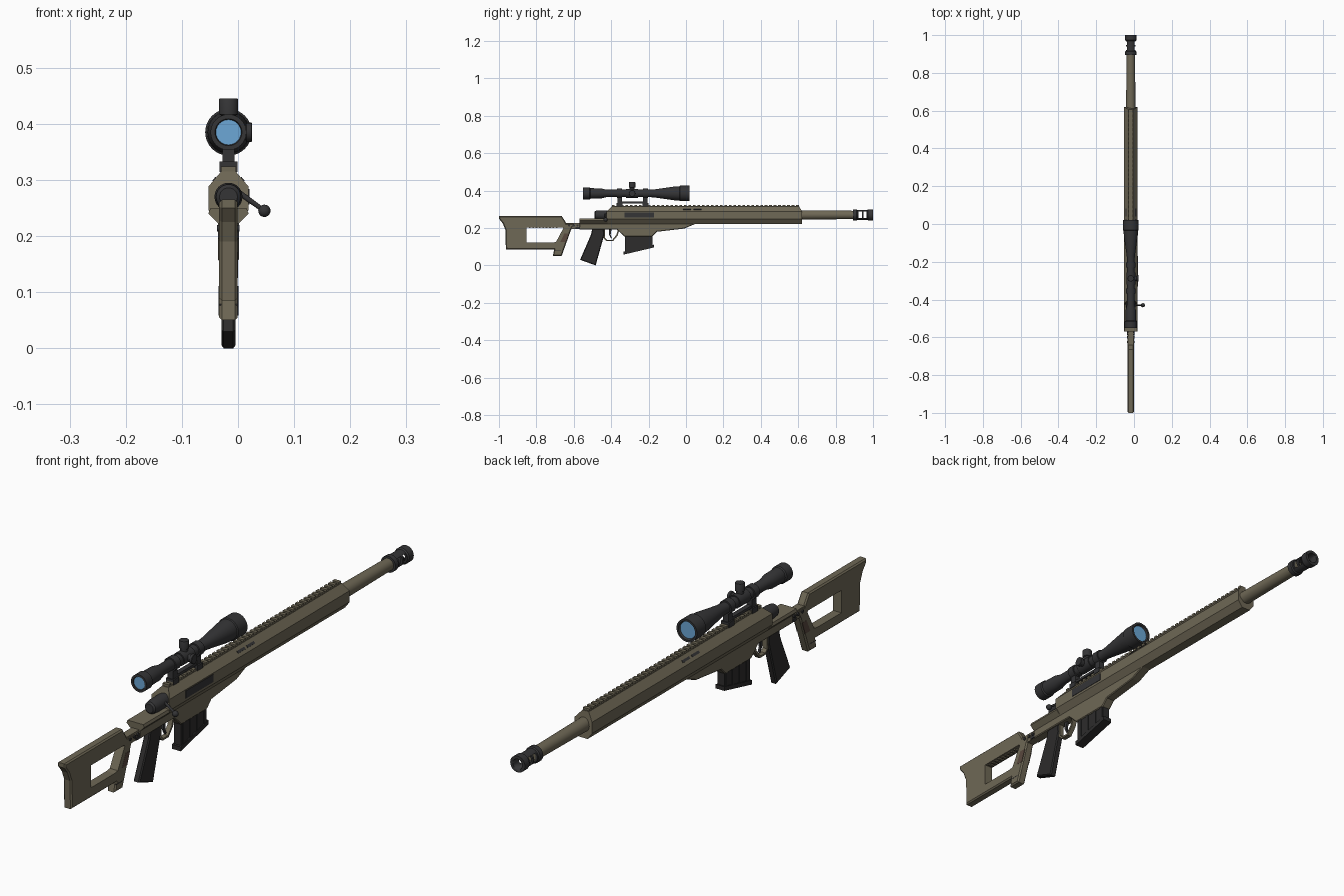
import bpy, bmesh, math
from mathutils import Vector

cube = bpy.data.objects.get("Cube")
if cube:
    bpy.data.objects.remove(cube)

CX = -0.017   # centre plane of the body
BORE = 0.27   # bore height
SCOPE = 0.385 # scope axis height


def material(name, rgb):
    m = bpy.data.materials.new(name)
    m.use_nodes = True
    m.diffuse_color = (*rgb, 1)
    m.node_tree.nodes["Principled BSDF"].inputs["Base Color"].default_value = (*rgb, 1)
    return m


TAN = material("olive tan", (0.158, 0.138, 0.092))
DARK = material("dark metal", (0.035, 0.035, 0.037))
BLACK = material("black grip", (0.026, 0.025, 0.025))
BROWN = material("brown", (0.10, 0.065, 0.048))
BLUE = material("lens blue", (0.15, 0.39, 0.67))


def finish(name, bm, mat, smooth=False):
    bmesh.ops.recalc_face_normals(bm, faces=bm.faces)
    me = bpy.data.meshes.new(name)
    bm.to_mesh(me)
    bm.free()
    me.materials.append(mat)
    ob = bpy.data.objects.new(name, me)
    bpy.context.collection.objects.link(ob)
    if smooth:
        bpy.ops.object.select_all(action='DESELECT')
        ob.select_set(True)
        bpy.context.view_layer.objects.active = ob
        bpy.ops.object.shade_smooth_by_angle(angle=math.radians(35))
    return ob


def loft(name, rings, mat, smooth=False):
    """Skin a list of equal-length point rings and cap both ends."""
    bm = bmesh.new()
    vs = [[bm.verts.new(p) for p in r] for r in rings]
    n = len(vs[0])
    for a, b in zip(vs, vs[1:]):
        for i in range(n):
            j = (i + 1) % n
            bm.faces.new((a[i], a[j], b[j], b[i]))
    bm.faces.new(vs[0])
    bm.faces.new(vs[-1])
    return finish(name, bm, mat, smooth)


def side_prism(name, outline, hw, mat, bevel=0, x=CX):
    """Extrude a (y, z) outline sideways, with optionally chamfered rims."""
    ob = loft(name, [[(x + s * hw, y, z) for y, z in outline] for s in (-1, 1)], mat)
    if bevel:
        bm = bmesh.new()
        bm.from_mesh(ob.data)
        rim = [e for e in bm.edges if abs(e.verts[0].co.x - e.verts[1].co.x) < 1e-5]
        bmesh.ops.bevel(bm, geom=rim, offset=bevel, segments=1, affect='EDGES')
        bm.to_mesh(ob.data)
        bm.free()
    return ob


def box(name, x, y, z, mat):
    return side_prism(name, [(y[0], z[0]), (y[1], z[0]), (y[1], z[1]), (y[0], z[1])],
                      (x[1] - x[0]) / 2, mat, x=(x[0] + x[1]) / 2)


def lathe(name, profile, start, mat, axis=(0, 1, 0), n=24):
    """Turn (distance, radius) pairs about an axis from a start point."""
    q = Vector(axis).normalized().to_track_quat('Z', 'Y')
    rings = [[Vector(start) + q @ Vector((r * math.cos(t), r * math.sin(t), d))
              for t in (math.tau * i / n for i in range(n))] for d, r in profile]
    return loft(name, rings, mat, True)


def cut(ob, cutter):
    mod = ob.modifiers.new("cut", 'BOOLEAN')
    mod.operation, mod.solver, mod.object = 'DIFFERENCE', 'EXACT', cutter
    cutter.hide_render = True
    dg = bpy.context.evaluated_depsgraph_get()
    me = bpy.data.meshes.new_from_object(ob.evaluated_get(dg))
    ob.modifiers.clear()
    ob.data = me
    bpy.data.objects.remove(cutter)


# Skeleton stock with open middle
stock = side_prism("stock", [(-1, .265), (-.665, .265), (-.645, .235), (-.64, .225), (-.595, .225),
                             (-.615, .19), (-.665, .05), (-.712, .05), (-.705, .085), (-.963, .085),
                             (-.966, .19), (-.98, .225), (-1, .25)], .0165, TAN, .005)
cut(stock, side_prism("stock_hole", [(-.852, .122), (-.715, .122), (-.695, .125), (-.655, .2),
                                     (-.66, .204), (-.852, .204)], .1, TAN))
for i in range(9):
    y = -.84 + i * .018
    box("stock_ridge", (CX - .01, CX + .01), (y, y + .009), (.199, .206), TAN)
side_prism("strut_panel", [(-.672, .125), (-.642, .125), (-.625, .172), (-.65, .172)], .0172, BROWN)
box("butt_seam", (CX - .017, CX + .017), (-.705, -.667), (.076, .079), DARK)

# Folding hinge
box("hinge_block", (CX - .015, CX + .015), (-.65, -.56), (.195, .227), TAN)
for y in (-.625, -.6, -.58):
    lathe("hinge_pin", [(-.02, .006), (.02, .006)], (CX, y, .214), DARK, (1, 0, 0), 12)
box("hinge_latch", (CX - .019, CX + .019), (-.59, -.568), (.196, .206), DARK)

# Octagonal receiver and handguard, with sloped ends
half = [(.018, .222), (.036, .247), (.036, .288), (.013, .315)]
octagon = half + [(-x, z) for x, z in reversed(half)]
slope = lambda z: .028 if z > .3 else 0
loft("receiver", [[(CX + x, -.425 + slope(z), z) for x, z in octagon],
                  [(CX + x, .62 - slope(z) / 2, z) for x, z in octagon]], TAN)
tang = [(.018, .222), (.036, .24), (.032, .25), (-.032, .25), (-.036, .24), (-.018, .222)]
loft("receiver_tang", [[(CX + x, y, z) for x, z in tang] for y in (-.57, -.42)], TAN)
side_prism("lower_housing", [(-.57, .235), (-.57, .193), (-.37, .193), (-.33, .155), (-.18, .155),
                             (-.155, .18), (-.01, .197), (.05, .222), (.05, .235)], .0185, TAN, .003)

# Top rail with teeth
box("rail_base", (CX - .011, CX + .011), (-.395, .605), (.312, .317), TAN)
for i in range(42):
    y = -.395 + i * .024
    box("rail_tooth", (CX - .013, CX + .013), (y, y + .014), (.315, .324), TAN)

# Ejection port and vent slots on the upper slopes
box("ejection_port", (.014, .0205), (-.33, -.17), (.256, .284), DARK)
for s in (-1, 1):
    for y in (-.015, .04):
        loft("vent_slot", [[(CX + s * (x + o), yy, z + o) for x, z, o in
                            ((.028, .2977, -.002), (.028, .2977, .001), (.022, .3047, .001), (.022, .3047, -.002))]
                           for yy in (y, y + .042)], DARK)

# Bolt, handle and knob
lathe("bolt", [(0, .016), (.006, .022), (.03, .025), (.09, .025)], (CX, -.49, BORE), DARK)
base, knob = Vector((CX + .018, -.43, .278)), Vector((.047, -.43, .245))
lathe("bolt_handle", [(0, .005), ((knob - base).length, .004)], base, DARK, knob - base, 12)
bm = bmesh.new()
bmesh.ops.create_uvsphere(bm, u_segments=16, v_segments=10, radius=.011)
bmesh.ops.translate(bm, verts=bm.verts, vec=knob)
finish("bolt_knob", bm, DARK, True)

# Barrel and muzzle brake
lathe("barrel", [(0, .025), (.31, .022)], (CX, .61, BORE), TAN)
brake = lathe("muzzle_brake", [(0, .03), (.018, .03), (.022, .026), (.075, .026), (.08, .03), (.106, .03)],
              (CX, .894, BORE), DARK)
cut(brake, lathe("bore_cutter", [(0, .019), (.2, .019)], (CX, .92, BORE), DARK))
for y in (.922, .948):
    cut(brake, box("slot_cutter", (-.2, .2), (y, y + .018), (BORE - .017, BORE + .017), DARK))

# Pistol grip
side_prism("grip", [(-.5, .2), (-.44, .2), (-.437, .165), (-.483, 0), (-.566, .03), (-.508, .165)],
           .0125, BLACK, .004)

# Trigger and guard
side_prism("trigger_guard", [(-.44, .195), (-.44, .145), (-.425, .13), (-.39, .13), (-.365, .16), (-.355, .195),
                             (-.363, .195), (-.372, .164), (-.394, .137), (-.422, .137), (-.433, .148),
                             (-.433, .195)], .009, TAN)
side_prism("trigger", [(-.412, .195), (-.398, .195), (-.403, .165), (-.396, .146), (-.401, .144), (-.412, .165)],
           .004, DARK)

# Magazine with ribs and a base plate
side_prism("magazine", [(-.327, .16), (-.18, .16), (-.18, .1), (-.327, .066)], .014, BLACK)
for y in (-.318, -.277, -.236, -.197):
    z = .1 + (y + .18) * .23
    side_prism("magazine_rib", [(y, .156), (y + .014, .156), (y + .014, z + .003), (y, z)], .0165, BLACK)
side_prism("magazine_base", [(-.333, .074), (-.172, .111), (-.172, .096), (-.333, .058)], .018, BLACK)

# Scope body with recessed ends
lathe("scope", [(-.543, .022), (-.55, .024), (-.55, .032), (-.515, .032), (-.511, .028), (-.455, .027),
                (-.425, .02), (-.19, .02), (-.165, .022), (-.06, .037), (-.035, .038), (-.032, .0415),
                (.02, .0415), (.02, .034), (.01, .031)], (CX, 0, SCOPE), DARK, n=32)
lathe("eyepiece_lens", [(0, .0225), (.004, .0225)], (CX, -.547, SCOPE), BLUE)
lathe("objective_lens", [(0, .031), (.005, .031)], (CX, .008, SCOPE), BLUE)

# Adjustment turrets
lathe("turret_collar", [(-.032, .024), (.032, .024)], (CX, -.288, SCOPE), DARK)
knob_profile = [(0, .013), (.03, .013), (.032, .017)]
lathe("top_turret", knob_profile + [(.058, .017), (.06, .016)], (CX, -.288, SCOPE), DARK, (0, 0, 1))
lathe("side_turret", knob_profile + [(.041, .017), (.042, .016)], (CX, -.288, SCOPE), DARK, (1, 0, 0))

# Scope mounts
for y in (-.355, -.217):
    lathe("mount_ring", [(-.014, .025), (.014, .025)], (CX, y, SCOPE), DARK)
    box("mount_post", (CX - .011, CX + .011), (y - .012, y + .012), (.32, .37), DARK)
    box("mount_foot", (CX - .016, CX + .016), (y - .016, y + .016), (.314, .333), DARK)
box("mount_bar", (CX - .009, CX + .009), (-.355, -.217), (.331, .341), DARK)
